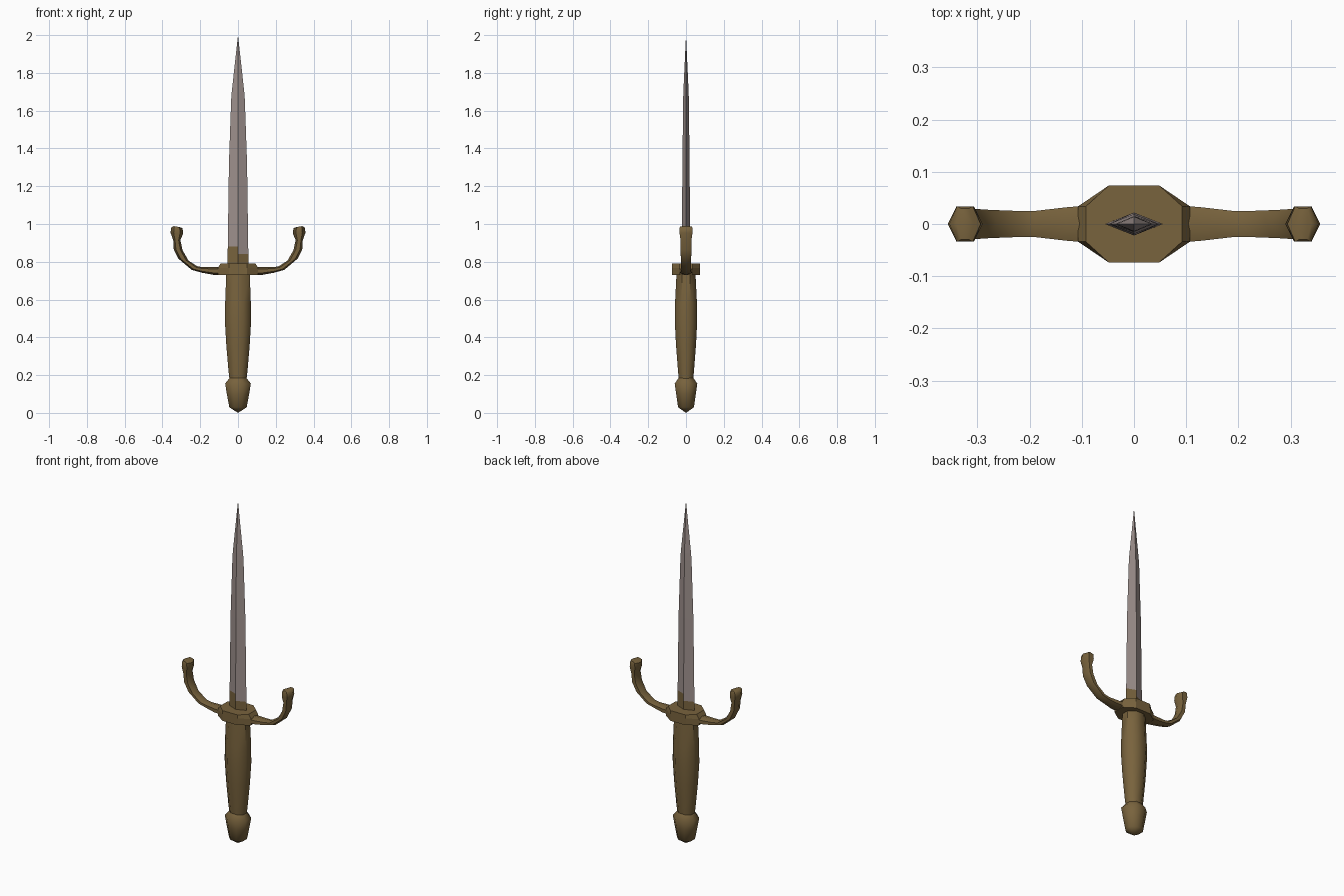
import bpy, bmesh, math
from mathutils import Vector

if "Cube" in bpy.data.objects:
    bpy.data.objects.remove(bpy.data.objects["Cube"])


def material(name, rgb):
    m = bpy.data.materials.new(name)
    m.diffuse_color = (*rgb, 1)
    m.use_nodes = True
    m.node_tree.nodes["Principled BSDF"].inputs["Base Color"].default_value = m.diffuse_color
    return m


BRASS = material("aged brass", (0.19, 0.125, 0.047))
STEEL = material("warm steel", (0.34, 0.28, 0.265))


def loft(name, rings, mats, smooth=None):
    """Skin a list of equal-length point rings and cap both ends."""
    bm = bmesh.new()
    loops = [[bm.verts.new(p) for p in ring] for ring in rings]
    for a, b in zip(loops, loops[1:]):
        for i in range(len(a)):
            j = (i + 1) % len(a)
            bm.faces.new((a[i], a[j], b[j], b[i]))
    bm.faces.new(loops[0][::-1])
    bm.faces.new(loops[-1])
    bmesh.ops.remove_doubles(bm, verts=bm.verts, dist=0.0002)
    bmesh.ops.recalc_face_normals(bm, faces=bm.faces)
    mesh = bpy.data.meshes.new(name)
    bm.to_mesh(mesh)
    bm.free()
    ob = bpy.data.objects.new(name, mesh)
    bpy.context.collection.objects.link(ob)
    for m in mats:
        mesh.materials.append(m)
    if smooth:
        bpy.ops.object.select_all(action='DESELECT')
        ob.select_set(True)
        bpy.context.view_layer.objects.active = ob
        bpy.ops.object.shade_smooth_by_angle(angle=math.radians(smooth))
    return ob


def oval(z, rx, ry, n=8):
    """Polygonal ring whose flats face front and sides."""
    k = 1 / math.cos(math.pi / n)
    return [(rx * k * math.cos(2 * math.pi * (i + .5) / n),
             ry * k * math.sin(2 * math.pi * (i + .5) / n), z) for i in range(n)]


# Blade: diamond section, brass at the root with a stepped edge
blade_profile = [(0.77, .056, .022), (0.84, .055, .022), (0.88, .054, .022),
                 (1.32, .048, .019), (1.66, .036, .015), (1.70, .033, .014),
                 (2.00, .0, .0)]
blade = loft("blade", [[(w, 0, z), (0, t, z), (-w, 0, z), (0, -t, z)]
                       for z, w, t in blade_profile], [STEEL, BRASS])
for f in blade.data.polygons:
    c = f.center
    if c.z < 0.84 or (c.z < 0.88 and c.x * c.y > 0):
        f.material_index = 1

# Grip: swelling handle
loft("grip", [oval(*r) for r in [(0.15, .042, .036), (0.22, .050, .042),
                                 (0.36, .062, .053), (0.48, .069, .059),
                                 (0.58, .068, .058), (0.74, .062, .050)]],
     [BRASS], 50)

# Pommel: flared cap tapering to a blunt point
loft("pommel", [oval(*r) for r in [(0.0, .0, .0), (0.03, .046, .042),
                                   (0.10, .059, .052), (0.155, .068, .060),
                                   (0.19, .040, .036)]], [BRASS], 50)

# Guard plate: elongated octagon with sloped ends on top
def plate(z, x):
    return [(x, .034, z), (.048, .074, z), (-.048, .074, z), (-x, .034, z),
            (-x, -.034, z), (-.048, -.074, z), (.048, -.074, z), (x, -.034, z)]


loft("guard_plate", [plate(.73, .107), plate(.768, .107), plate(.79, .092)], [BRASS])

# Guard arms: outer point, inner point, half depth along the curl
arm = [((.08, .730), (.08, .772), .036), ((.13, .731), (.13, .772), .032),
       ((.19, .742), (.19, .772), .025), ((.245, .757), (.215, .776), .025),
       ((.315, .816), (.262, .806), .027), ((.340, .866), (.294, .862), .029),
       ((.343, .915), (.305, .915), .029), ((.357, .953), (.290, .950), .034),
       ((.354, .980), (.294, .978), .034), ((.340, .989), (.308, .983), .030)]
for side, label in ((1, "right"), (-1, "left")):
    rings = []
    for o, i, d in arm:
        o, i = Vector((o[0], 0, o[1])), Vector((i[0], 0, i[1]))
        ring = []
        for t, y in ((0, 0), (.25, d), (.75, d), (1, 0), (.75, -d), (.25, -d)):
            p = o.lerp(i, t)
            ring.append((side * p.x, y, p.z))
        rings.append(ring)
    loft("guard_arm_" + label, rings, [BRASS], 50)
